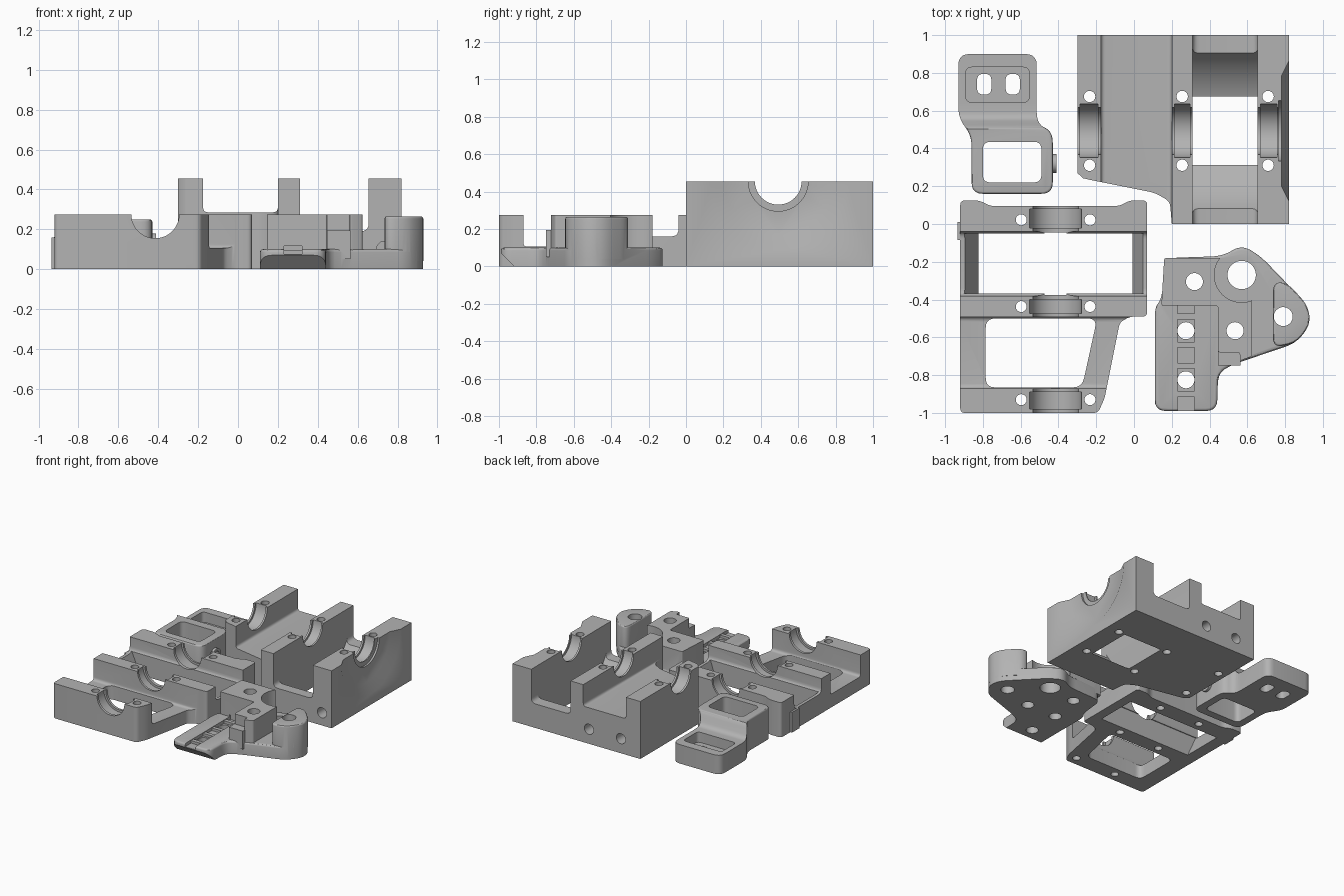
import bpy, bmesh, math
from mathutils import Vector

cube = bpy.data.objects.get("Cube")
if cube:
    bpy.data.objects.remove(cube)

grey = bpy.data.materials.new("light_grey")
grey.use_nodes = True
COLOUR = (0.45, 0.45, 0.45, 1)
grey.diffuse_color = COLOUR
for node in grey.node_tree.nodes:
    if node.type == 'BSDF_PRINCIPLED':
        node.inputs["Base Color"].default_value = COLOUR


def rect(x0, x1, y0, y1):
    return [(x0, y0), (x1, y0), (x1, y1), (x0, y1)]


def circle(x, y, r, n=48):
    return [(x + r * math.cos(2 * math.pi * i / n), y + r * math.sin(2 * math.pi * i / n)) for i in range(n)]


def rounded(pts, r=0.03, steps=5):
    """Round every corner of a polygon with a quadratic arc."""
    out = []
    for i, p in enumerate(pts):
        p, a, b = Vector(p), Vector(pts[i - 1]), Vector(pts[(i + 1) % len(pts)])
        s = p + (a - p).normalized() * min(r, (a - p).length * 0.48)
        e = p + (b - p).normalized() * min(r, (b - p).length * 0.48)
        for k in range(steps + 1):
            t = k / steps
            out.append(tuple(s * (1 - t) ** 2 + p * 2 * t * (1 - t) + e * t * t))
    return out


def prism(name, pts, h0, h1, axis='z', end=None, bevel=0):
    """Extrude a profile along an axis, optionally lofting to another end profile."""
    place = {'z': lambda a, b, h: (a, b, h), 'x': lambda a, b, h: (h, a, b),
             'y': lambda a, b, h: (a, h, b)}[axis]
    bm = bmesh.new()
    low = [bm.verts.new(place(a, b, h0)) for a, b in pts]
    top = [bm.verts.new(place(a, b, h1)) for a, b in (end or pts)]
    bm.faces.new(low)
    cap = bm.faces.new(top)
    for i in range(len(pts)):
        bm.faces.new((low[i - 1], low[i], top[i], top[i - 1]))
    bmesh.ops.recalc_face_normals(bm, faces=bm.faces)
    if bevel:
        bmesh.ops.bevel(bm, geom=list(cap.edges), offset=bevel, segments=3, profile=0.5, affect='EDGES')
    mesh = bpy.data.meshes.new(name)
    bm.to_mesh(mesh)
    bm.free()
    mesh.materials.append(grey)
    ob = bpy.data.objects.new(name, mesh)
    bpy.context.collection.objects.link(ob)
    return ob


def combine(ob, tools, operation='DIFFERENCE'):
    """Bake booleans with the tools, then discard them."""
    for tool in tools:
        mod = ob.modifiers.new("shape", 'BOOLEAN')
        mod.operation, mod.object, mod.solver = operation, tool, 'EXACT'
    graph = bpy.context.evaluated_depsgraph_get()
    mesh = bpy.data.meshes.new_from_object(ob.evaluated_get(graph))
    ob.modifiers.clear()
    ob.data = mesh
    for tool in tools:
        bpy.data.objects.remove(tool)


def cut(pts, h0=-0.1, h1=0.6, axis='z', end=None):
    return prism("cutter", pts, h0, h1, axis, end)


def hole(x, y, r, h0=-0.1, h1=0.6, axis='z'):
    return cut(circle(x, y, r), h0, h1, axis)


# Large bearing block
cy, top = 0.493, 0.455
outline = [(-0.30, 1), (-0.30, 0.25), (-0.24, 0.235), (0.11, 0.165), (0.19, 0.12), (0.2, 0.0), (0.82, 0.0), (0.82, 1)]
outline = [outline[0]] + rounded(outline[1:6], 0.03)[6:-6] + outline[5:]
outline.insert(1, (-0.30, 0.27))
block = prism("large_bearing_block", outline, 0, top)
tools = [cut(rounded(rect(-0.175, 0.2, 0.285, 0.7), 0.025), -0.2, 1.2, 'y'),
         cut(rounded(rect(0.31, 0.655, 0.19, 0.7), 0.04), -0.2, 1.2, 'y'),
         hole(cy, top, 0.49, 0.3101, 0.6549, 'x'),
         hole(cy, top, 0.125, -0.5, 1, 'x'),
         cut(circle(cy, top, 0.29), 0.78, 0.83, 'x', circle(cy, top, 0.39)),
         hole(cy, top, 0.16, 0.765, 0.79, 'x')]
for x0, x1 in ((-0.285, -0.19), (0.215, 0.297), (0.67, 0.757)):
    tools.append(hole(cy, top, 0.142, x0, x1, 'x'))
for x in (-0.235, 0.255, 0.71):
    tools += [hole(x, cy + s * 0.182, 0.03) for s in (-1, 1)]
for x in (-0.13, 0.15):
    tools.append(hole(x, 0.115, 0.04, 0.7, 1.1, 'y'))
tools.append(hole(0.735, 0.1, 0.04, -0.1, 0.25, 'y'))
combine(block, tools)

# Open bearing frame
cx, top = -0.415, 0.275
outline = rounded([(-0.92, -1), (-0.19, -1), (-0.155, -0.92), (-0.075, -0.52), (-0.02, -0.49), (0.07, -0.49),
                   (0.07, 0.125), (-0.02, 0.125), (-0.08, 0.095), (-0.76, 0.095), (-0.82, 0.125), (-0.92, 0.125)], 0.025)
frame = prism("bearing_frame", outline, 0, top)
tools = [cut(rounded([(-0.785, -0.5), (-0.785, -0.865), (-0.275, -0.865), (-0.195, -0.5)], 0.05)),
         cut(rounded(rect(-0.87, -0.492, 0.105, 0.5), 0.025), -1.2, 0.3, 'x'),
         cut(rounded(rect(-0.38, -0.04, 0.16, 0.5), 0.04), -1.2, 0.3, 'x'),
         cut(rect(-0.82, -0.01, -0.375, -0.045), -0.01, 0.17, 'z', rect(-0.9, 0.05, -0.375, -0.045)),
         hole(cx, top, 0.12, -1.2, 0.3, 'y')]
for y0, y1 in ((-0.98, -0.89), (-0.475, -0.4), (-0.02, 0.08)):
    tools.append(hole(cx, top, 0.137, y0, y1, 'y'))
for y in (-0.93, -0.437, 0.022):
    tools += [hole(cx + s * 0.182, y, 0.029) for s in (-1, 1)]
combine(frame, tools)
lip = prism("frame_lip", rect(-0.935, -0.9, -0.085, 0.01), 0, 0.16)

# Tensioner bracket with a stepped profile
outline = rounded([(-0.93, 0.9), (-0.93, 0.56), (-0.86, 0.47), (-0.86, 0.16), (-0.43, 0.16), (-0.43, 0.49),
                   (-0.515, 0.53), (-0.515, 0.9)], 0.06)
bracket = prism("tensioner_bracket", outline, 0, 0.25, bevel=0.012)
step = rounded([(0.48, 0.255), (0.51, 0.25), (0.56, 0.155), (0.62, 0.15), (1, 0.15), (1, 0.4), (0.48, 0.4)], 0.03)
tools = [cut(step, -1.2, 0, 'x'),
         cut(rounded(rect(-0.80, -0.49, 0.22, 0.435), 0.04)),
         cut(rounded(rect(-0.89, -0.555, 0.645, 0.83), 0.03), 0.07, 0.4),
         hole(0.32, 0.13, 0.03, -0.52, -0.3, 'x')]
tools += [cut(rounded(rect(x - 0.038, x + 0.038, 0.685, 0.795), 0.035)) for x in (-0.793, -0.642)]
combine(bracket, tools)
boss = prism("bracket_boss", circle(0.32, 0.13, 0.05), -0.49, -0.41, 'x')
combine(boss, [hole(0.32, 0.13, 0.03, -0.6, -0.3, 'x')])

# Belt clamp carriage: plate, clamp block and round pillar
plate = prism("clamp_carriage", rounded(
    [(0.11, -0.99), (0.44, -0.99), (0.445, -0.79), (0.52, -0.745), (0.86, -0.63), (0.935, -0.53), (0.92, -0.43),
     (0.67, -0.17), (0.57, -0.11), (0.47, -0.17), (0.17, -0.18), (0.145, -0.4), (0.11, -0.44)], 0.06),
    0, 0.1, bevel=0.015)
clamp = prism("clamp_block", rounded(
    [(0.16, -0.18), (0.145, -0.432), (0.445, -0.434), (0.445, -0.68), (0.56, -0.68), (0.56, -0.725), (0.625, -0.70),
     (0.625, -0.18)], 0.012), 0.05, 0.275)
combine(clamp, [hole(0.57, -0.27, 0.145, 0.1, 0.5)])
ledge = prism("ledge", rect(0.446, 0.565, -0.748, -0.67), 0.05, 0.195)
pillar = prism("pillar", rounded(
    [(0.735, -0.655), (0.86, -0.63), (0.935, -0.53), (0.92, -0.43), (0.81, -0.31), (0.735, -0.31)], 0.055),
    0.04, 0.265, bevel=0.012)
combine(plate, [clamp, ledge, pillar], 'UNION')
tools = [hole(x, y, r) for x, y, r in ((0.32, -0.305, 0.045), (0.535, -0.565, 0.045), (0.57, -0.27, 0.075),
                                      (0.79, -0.49, 0.05), (0.275, -0.565, 0.045), (0.275, -0.825, 0.045))]
tools += [cut(rect(0.23, 0.32, -1.1, -0.425), 0.075, 0.115),
          cut([(-1.03, -0.02), (-0.9, -0.02), (-1.03, 0.11)], 0, 0.6, 'x')]
combine(plate, tools)
# Clamp teeth across the belt channel
for i, y in enumerate((-0.49, -0.64, -0.75, -0.9)):
    prism(f"belt_rib_{i + 1}", rect(0.23, 0.32, y - 0.015, y + 0.015), 0.07, 0.095)

# Smooth curved walls and keep crisp edges
bpy.ops.object.select_all(action='DESELECT')
for ob in bpy.context.collection.objects:
    if ob.type == 'MESH':
        ob.select_set(True)
        bpy.context.view_layer.objects.active = ob
bpy.ops.object.shade_smooth_by_angle(angle=math.radians(30))
